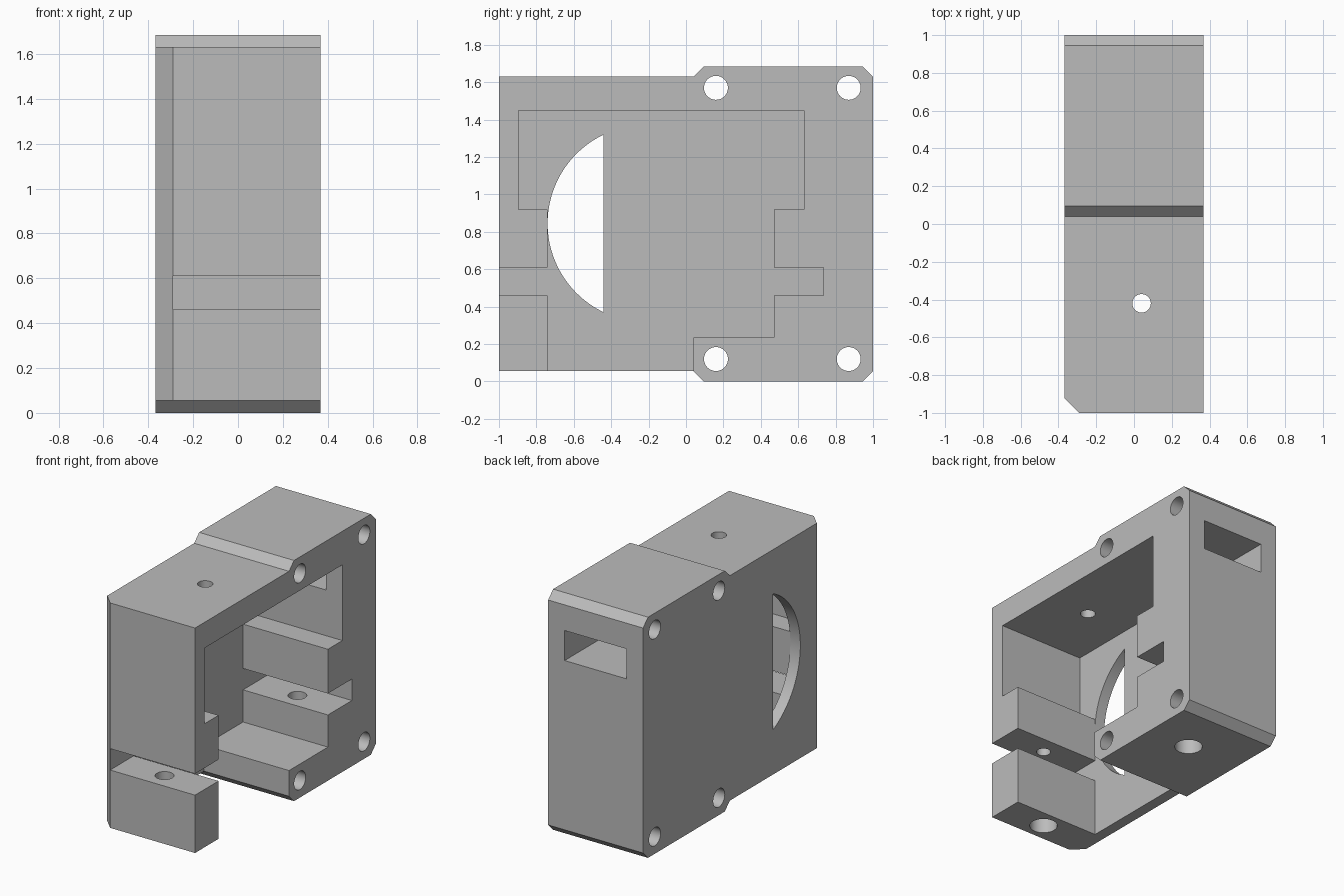
import bpy, bmesh, math
from mathutils import Matrix

cube = bpy.data.objects.get("Cube")
if cube:
    bpy.data.objects.remove(cube, do_unlink=True)

HALF = 0.3675      # half of the housing width
FLOOR = -0.29      # inner face of the side plate
MID = 0.04         # middle of the frame depth

grey = bpy.data.materials.new("housing grey")
grey.use_nodes = True
grey.diffuse_color = (0.5, 0.5, 0.5, 1)
grey.node_tree.nodes["Principled BSDF"].inputs["Base Color"].default_value = (0.5, 0.5, 0.5, 1)


def make(name, bm):
    bmesh.ops.recalc_face_normals(bm, faces=bm.faces)
    mesh = bpy.data.meshes.new(name)
    bm.to_mesh(mesh)
    bm.free()
    mesh.materials.append(grey)
    ob = bpy.data.objects.new(name, mesh)
    bpy.context.collection.objects.link(ob)
    return ob


def prism(name, points, start, end, axis="x"):
    """Extrude a (y, z) outline along x, or an (x, y) outline along z."""
    bm = bmesh.new()
    place = (lambda p: (start, *p)) if axis == "x" else (lambda p: (*p, start))
    face = bm.faces.new([bm.verts.new(place(p)) for p in points])
    top = bmesh.ops.extrude_face_region(bm, geom=[face])["geom"]
    move = (end - start, 0, 0) if axis == "x" else (0, 0, end - start)
    bmesh.ops.translate(bm, vec=move, verts=[v for v in top if isinstance(v, bmesh.types.BMVert)])
    return make(name, bm)


def disc(centre, radius, steps=40):
    return [(centre[0] + radius * math.cos(math.tau * i / steps),
             centre[1] + radius * math.sin(math.tau * i / steps)) for i in range(steps)]


# Outer block with the raised, chamfered rear section
outline = [(-1, 0.055), (0.04, 0.055), (0.095, 0), (0.945, 0), (1, 0.055),
           (1, 1.63), (0.945, 1.685), (0.095, 1.685), (0.04, 1.63), (-1, 1.63)]
housing = prism("housing", outline, -HALF, HALF)

# Stepped pocket, open on one side, at the bottom and through the front slot
pocket = [(-1.1, 0.61), (-0.74, 0.61), (-0.74, 0.92), (-0.895, 0.92), (-0.895, 1.45),
          (0.63, 1.45), (0.63, 0.92), (0.47, 0.92), (0.47, 0.61), (0.735, 0.61),
          (0.735, 0.46), (0.47, 0.46), (0.47, 0.235), (0.04, 0.235), (0.04, -0.1),
          (-0.74, -0.1), (-0.74, 0.46), (-1.1, 0.46)]
cutters = [prism("pocket_cutter", pocket, FLOOR, 0.5)]

# Half-moon opening in the side plate
radius, cy, cz = 0.526, -0.214, 0.845
swing = math.asin(0.475 / radius)
arc = [(cy - radius * math.cos(a), cz + radius * math.sin(a))
       for a in (swing * (i / 20 - 1) for i in range(41))]
cutters.append(prism("moon_cutter", arc, -0.5, -0.2))

# Cable window in the rear wall
window = [(0.61, 1.24), (1.1, 1.24), (1.1, 1.45), (0.61, 1.45)]
cutters.append(prism("window_cutter", window, -0.24, 0.24))

# Bevel on the front edge of the side plate
bevel = [(-0.5, -1.1), (-0.19, -1.1), (-0.5, -0.79)]
cutters.append(prism("bevel_cutter", bevel, -0.1, 1.8, "z"))

# Four mounting holes across the rear section
for y in (0.16, 0.87):
    for z in (0.12, 1.57):
        cutters.append(prism("mount_hole_cutter", disc((y, z), 0.064), -0.5, 0.5))

# Vertical screw holes: bore, wide recess below, blind pilot above the slot
cutters.append(prism("top_hole_cutter", disc((MID, -0.42), 0.049), 1.4, 1.8, "z"))
for y, base in ((-0.87, 0.055), (0.6, 0)):
    cutters.append(prism("bore_cutter", disc((MID, y), 0.06), -0.1, 0.5, "z"))
    cutters.append(prism("recess_cutter", disc((MID, y), 0.09), -0.15, base + 0.2, "z"))
    cutters.append(prism("pilot_cutter", disc((MID, y), 0.046), 0.55, 0.82, "z"))

# Carve everything out of the housing
for cutter in cutters:
    mod = housing.modifiers.new(cutter.name, "BOOLEAN")
    mod.operation = "DIFFERENCE"
    mod.solver = "EXACT"
    mod.object = cutter
bpy.context.view_layer.update()
graph = bpy.context.evaluated_depsgraph_get()
carved = bpy.data.meshes.new_from_object(housing.evaluated_get(graph))
housing.modifiers.clear()
housing.data = carved
for cutter in cutters:
    bpy.data.objects.remove(cutter, do_unlink=True)

# Smooth hole walls, sharp edges elsewhere
bpy.ops.object.select_all(action="DESELECT")
housing.select_set(True)
bpy.context.view_layer.objects.active = housing
bpy.ops.object.shade_smooth_by_angle(angle=math.radians(30))
